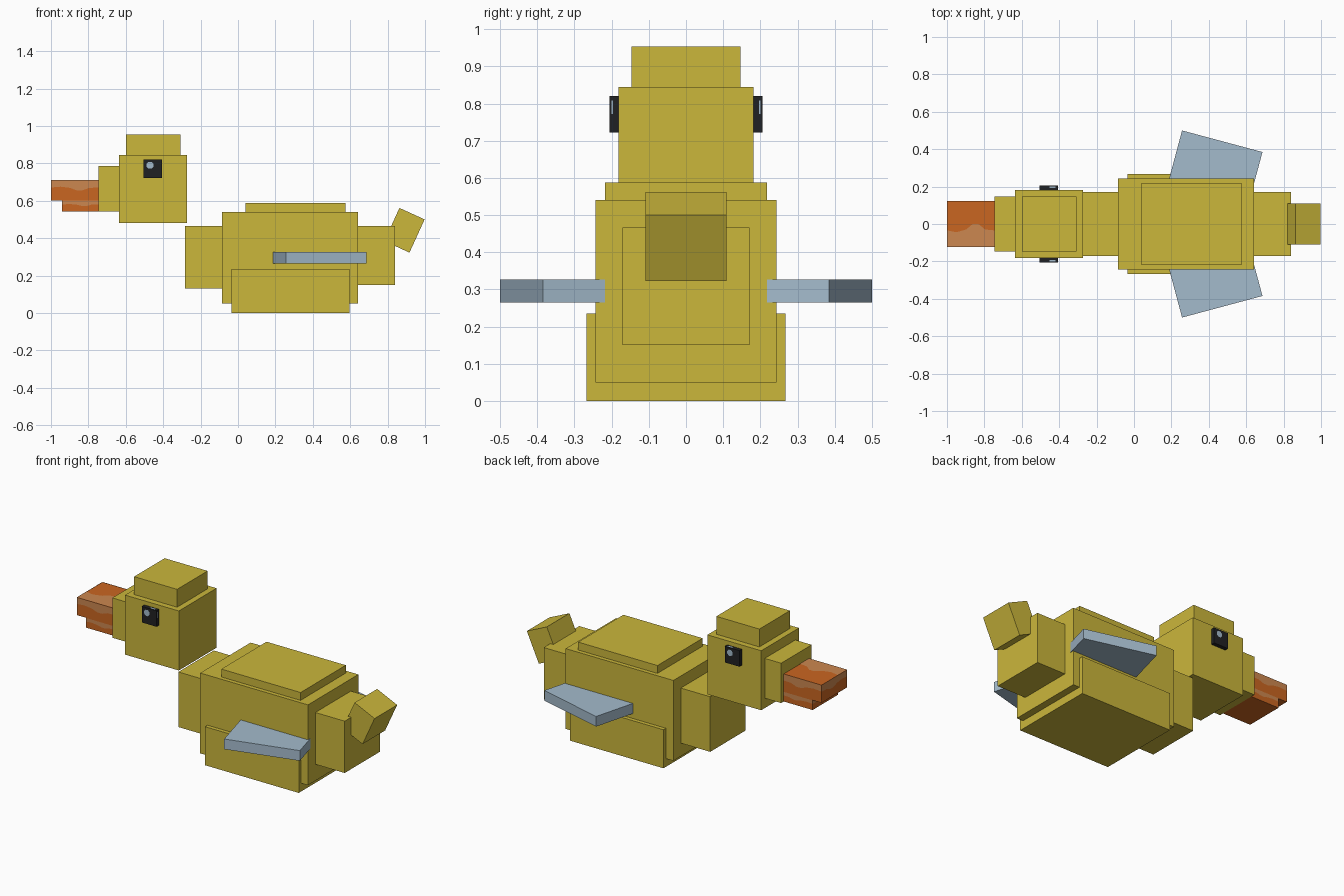
import bpy, bmesh, math
from mathutils import Vector

cube = bpy.data.objects.get("Cube")
if cube:
    bpy.data.objects.remove(cube, do_unlink=True)


def material(name, rgb):
    lin = [((c / 255 + 0.055) / 1.055) ** 2.4 for c in rgb] + [1]
    m = bpy.data.materials.new(name)
    m.use_nodes = True
    m.diffuse_color = lin
    m.node_tree.nodes["Principled BSDF"].inputs["Base Color"].default_value = lin
    return m


YELLOW = material("yellow", (203, 183, 59))
ORANGE = material("orange", (202, 102, 33))
PEACH = material("light orange", (204, 135, 80))
BLUE = material("pale blue", (164, 187, 204))
BLACK = material("black", (32, 33, 35))


def add_object(name, bm, mat):
    mesh = bpy.data.meshes.new(name)
    bm.to_mesh(mesh)
    bm.free()
    mesh.materials.append(mat)
    ob = bpy.data.objects.new(name, mesh)
    bpy.context.collection.objects.link(ob)
    return ob


def box(name, x, y, z, mat=YELLOW, rot=(0, 0, 0)):
    """Box from its x, y and z ranges, turned about its centre."""
    bm = bmesh.new()
    bmesh.ops.create_cube(bm, size=1)
    bmesh.ops.scale(bm, verts=bm.verts, vec=(x[1] - x[0], y[1] - y[0], z[1] - z[0]))
    ob = add_object(name, bm, mat)
    ob.location = (sum(x) / 2, sum(y) / 2, sum(z) / 2)
    ob.rotation_euler = rot
    return ob


def plate(name, origin, u, v, normal, points, mat):
    """Flat painted patch just above a surface, outlined in u, v coordinates."""
    n = Vector(normal)
    bm = bmesh.new()
    base = Vector(origin) + n * 0.002
    face = bm.faces.new([bm.verts.new(base + Vector(u) * a + Vector(v) * b) for a, b in points])
    face.normal_update()
    if face.normal.dot(n) < 0:
        face.normal_flip()
    return add_object(name, bm, mat)


# Body, neck and tail: name, x range, half width, z range
for name, x, w, z in (
    ("body", (-0.085, 0.642), 0.243, (0.05, 0.54)),
    ("back", (0.04, 0.575), 0.218, (0.54, 0.588)),
    ("belly", (-0.035, 0.597), 0.267, (0.0, 0.235)),
    ("neck", (-0.283, -0.085), 0.171, (0.13, 0.466)),
    ("tail_base", (0.642, 0.84), 0.171, (0.15, 0.466)),
    ("head", (-0.635, -0.272), 0.182, (0.482, 0.845)),
    ("crown", (-0.598, -0.308), 0.147, (0.845, 0.954)),
    ("muzzle", (-0.745, -0.635), 0.147, (0.542, 0.785)),
):
    box(name, x, (-w, w), z)

# Upturned tail tip
box("tail_tip", (0.816, 0.964), (-0.109, 0.109), (0.345, 0.54), rot=(0, math.radians(24.5), 0))

# Beak halves with a wavy light band along the upper edges
WAVE = [(0, 0), (1, 0), (1, 0.36), (0.8, 0.38), (0.66, 0.5), (0.54, 0.5),
        (0.4, 0.38), (0.2, 0.32), (0, 0.36)]
W = 0.122
for part, x0, z0, z1 in (("upper_beak", -1.0, 0.602, 0.71), ("lower_beak", -0.94, 0.542, 0.602)):
    box(part, (x0, -0.745), (-W, W), (z0, z1), ORANGE)
    along, across, down = (-0.745 - x0, 0, 0), (0, 2 * W, 0), (0, 0, z0 - z1)
    corner = (x0, -W, z1)
    plate(part + "_right_band", corner, along, down, (0, -1, 0), WAVE, PEACH)
    plate(part + "_left_band", (x0, W, z1), along, down, (0, 1, 0), WAVE, PEACH)
    plate(part + "_end_band", corner, across, down, (-1, 0, 0), WAVE, PEACH)
    if part == "upper_beak":
        plate(part + "_top_band", corner, along, across, (0, 0, 1), WAVE, PEACH)

# Eyes and wings on both sides
SQUARE = [(0, 0), (1, 0), (1, 1), (0, 1)]
DISC = [(math.cos(a), math.sin(a)) for a in (math.tau * (i + 0.5) / 8 for i in range(8))]
for side, s in (("right", -1), ("left", 1)):
    box(side + "_eye", (-0.505, -0.406), sorted((s * 0.18, s * 0.206)), (0.722, 0.82), BLACK)
    # Glints on the outer, top and rear faces of the eye
    plate(side + "_eye_glint", (-0.456 + s * 0.014, s * 0.206, 0.79), (0.02, 0, 0), (0, 0, 0.02),
          (0, s, 0), DISC, BLUE)
    plate(side + "_eye_top_glint", (-0.452, s * 0.192, 0.82), (0.032, 0, 0), (0, s * 0.009, 0),
          (0, 0, 1), SQUARE, BLUE)
    plate(side + "_eye_rear_glint", (-0.406, s * 0.196, 0.772), (0, s * 0.004, 0), (0, 0, 0.036),
          (1, 0, 0), SQUARE, BLUE)
    # Wing slab: outer front corner at (0.257, 0.5), swept back by 15 degrees
    length, width, a = 0.445, 0.3, math.radians(15)
    cx = 0.257 + length / 2 * math.cos(a) - width / 2 * math.sin(a)
    cy = s * (0.5 - length / 2 * math.sin(a) - width / 2 * math.cos(a))
    box(side + "_wing", (cx - length / 2, cx + length / 2), (cy - width / 2, cy + width / 2),
        (0.265, 0.327), BLUE, (0, 0, -s * a))
